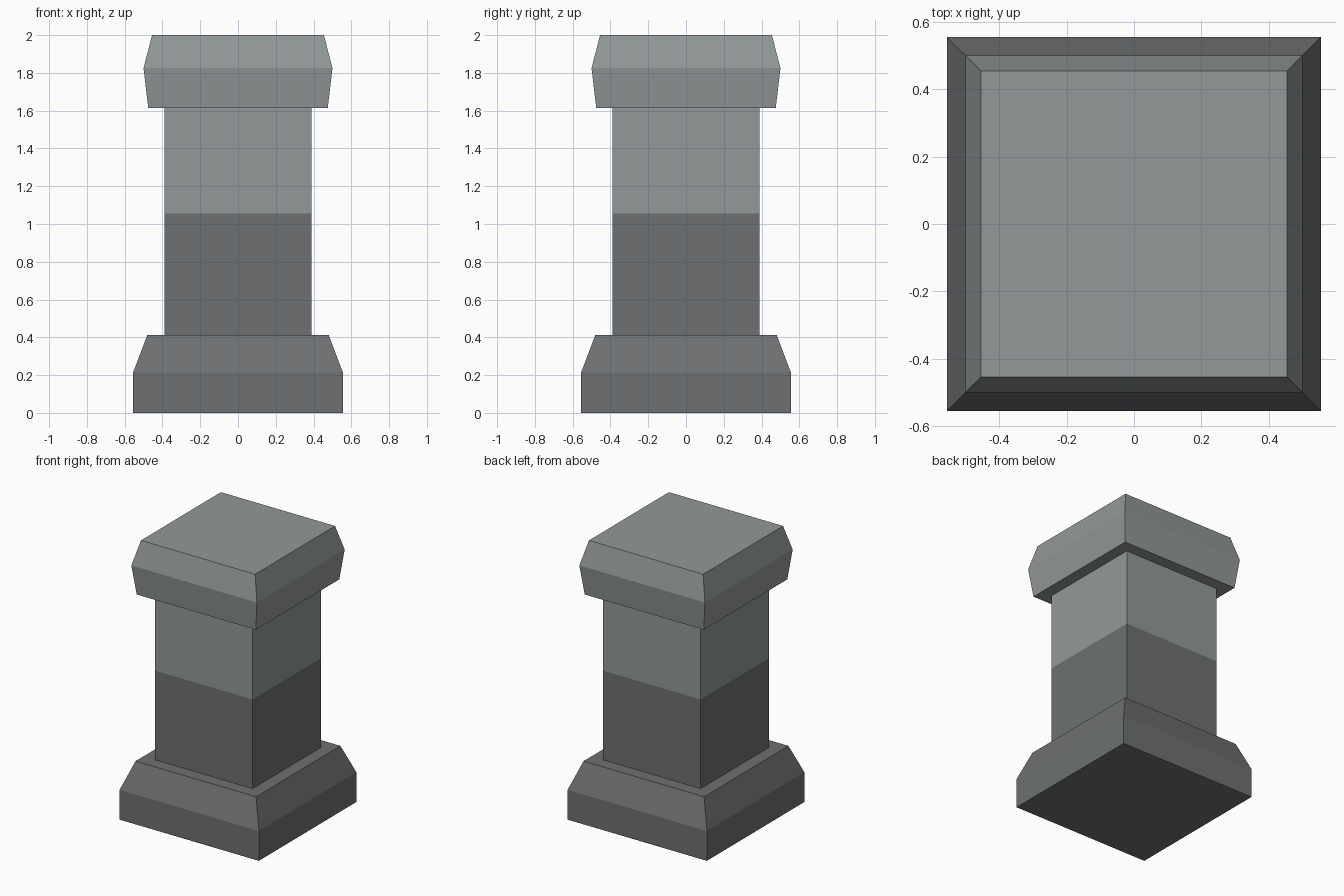
import bpy, bmesh

if "Cube" in bpy.data.objects:
    bpy.data.objects.remove(bpy.data.objects["Cube"])


def material(name, rgb):
    m = bpy.data.materials.new(name)
    m.diffuse_color = (*rgb, 1.0)
    m.use_nodes = True
    m.node_tree.nodes["Principled BSDF"].inputs["Base Color"].default_value = m.diffuse_color
    return m


light_stone = material("light grey stone", (0.29, 0.315, 0.318))
dark_stone = material("dark grey stone", (0.155, 0.163, 0.167))
SPLIT = 1.055  # height where dark stone meets light stone


def square_stack(name, profile):
    """Closed square solid from (half width, height) levels."""
    bm = bmesh.new()
    rings = [[bm.verts.new((sx * h, sy * h, z))
              for sx, sy in ((-1, -1), (1, -1), (1, 1), (-1, 1))]
             for h, z in profile]
    for low, high in zip(rings, rings[1:]):
        for i in range(4):
            j = (i + 1) % 4
            bm.faces.new((low[i], low[j], high[j], high[i]))
    bm.faces.new(rings[0][::-1])
    bm.faces.new(rings[-1])
    bmesh.ops.recalc_face_normals(bm, faces=bm.faces)
    mesh = bpy.data.meshes.new(name)
    # Colour by height
    for f in bm.faces:
        f.material_index = 1 if f.calc_center_median().z > SPLIT else 0
    bm.to_mesh(mesh)
    bm.free()
    mesh.materials.append(dark_stone)
    mesh.materials.append(light_stone)
    obj = bpy.data.objects.new(name, mesh)
    bpy.context.collection.objects.link(obj)
    return obj


# Plinth with sloped shoulder
square_stack("base", [(0.555, 0.0), (0.555, 0.215), (0.48, 0.413)])
# Two-tone square shaft
square_stack("shaft", [(0.39, 0.40), (0.39, SPLIT), (0.39, 1.63)])
# Bevelled capstone
square_stack("cap", [(0.475, 1.613), (0.50, 1.825), (0.455, 2.0)])
